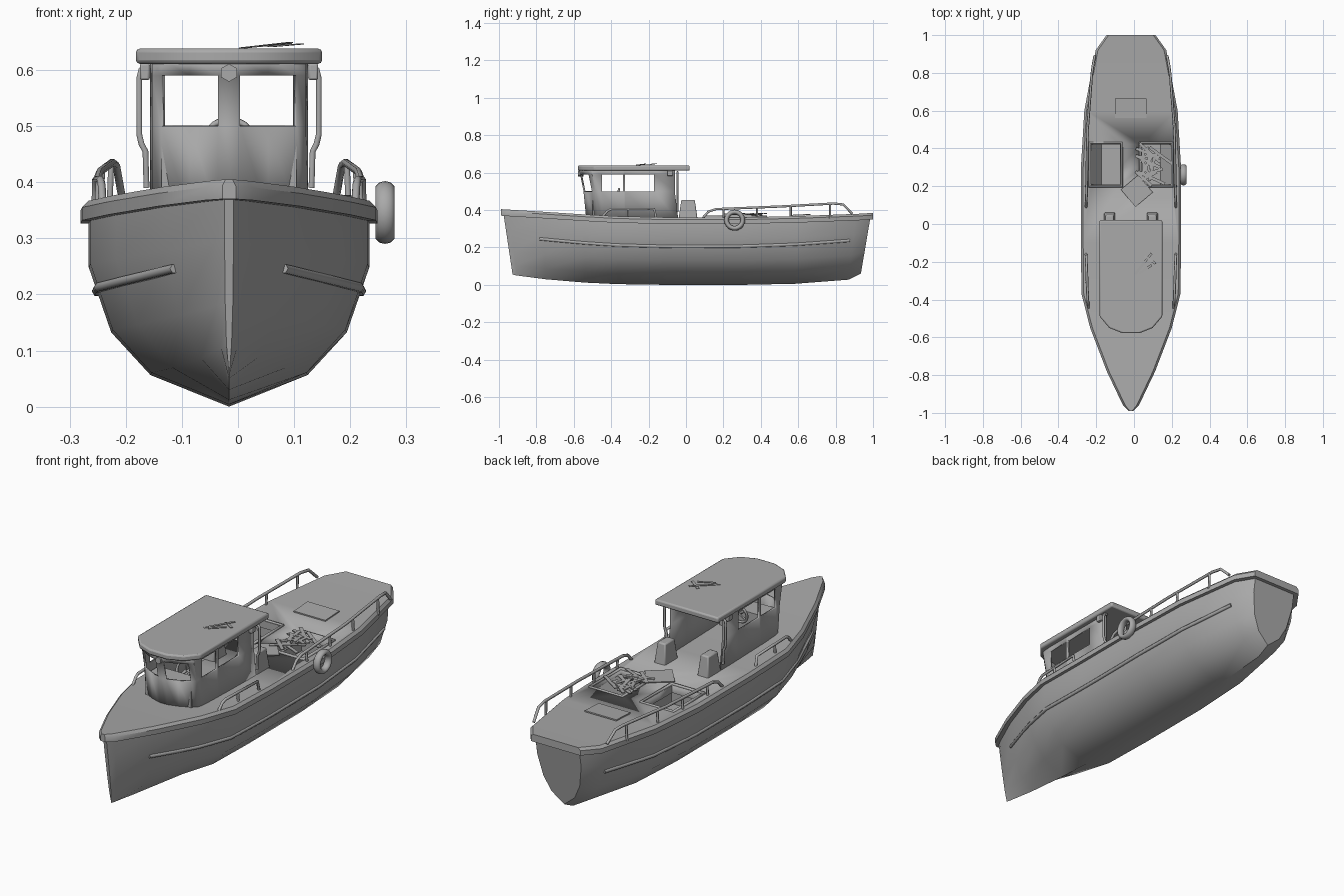
import bpy, bmesh, math, random
from mathutils import Vector, Matrix

if "Cube" in bpy.data.objects:
    bpy.data.objects.remove(bpy.data.objects["Cube"])

CX = -0.016          # centreline of the boat
SIDES = ((1, "left"), (-1, "right"))
random.seed(4)

grey = bpy.data.materials.new("plain grey")
grey.use_nodes = True
grey.diffuse_color = (0.4, 0.4, 0.4, 1)
grey.node_tree.nodes["Principled BSDF"].inputs["Base Color"].default_value = (0.4, 0.4, 0.4, 1)


def finish(name, bm, angle=40, bevel=0, thick=0):
    bmesh.ops.recalc_face_normals(bm, faces=bm.faces)
    mesh = bpy.data.meshes.new(name)
    bm.to_mesh(mesh)
    bm.free()
    ob = bpy.data.objects.new(name, mesh)
    bpy.context.collection.objects.link(ob)
    mesh.materials.append(grey)
    if thick:
        mod = ob.modifiers.new("thickness", "SOLIDIFY")
        mod.thickness, mod.offset = thick, -1
    if bevel:
        mod = ob.modifiers.new("edge", "BEVEL")
        mod.width, mod.segments = bevel, 2
    bpy.ops.object.select_all(action="DESELECT")
    ob.select_set(True)
    bpy.context.view_layer.objects.active = ob
    bpy.ops.object.shade_smooth_by_angle(angle=math.radians(angle))
    return ob


def loft(name, rings, closed=True, **kw):
    """Skin a row of equal cross-sections and cap both ends."""
    bm = bmesh.new()
    rows = [[bm.verts.new(p) for p in r] for r in rings]
    n = len(rows[0])
    for a, b in zip(rows, rows[1:]):
        for i in range(n if closed else n - 1):
            j = (i + 1) % n
            bm.faces.new((a[i], a[j], b[j], b[i]))
    bm.faces.new(rows[0])
    bm.faces.new(rows[-1])
    return finish(name, bm, **kw)


def box(name, lo, hi, taper=1, rot=None, **kw):
    bm = bmesh.new()
    lo, hi = Vector(lo), Vector(hi)
    size, mid = hi - lo, (lo + hi) / 2
    bmesh.ops.create_cube(bm, size=1)
    for v in bm.verts:
        if v.co.z > 0:
            v.co.x *= taper
            v.co.y *= taper
        v.co = Vector(a * b for a, b in zip(v.co, size))
        if rot:
            v.co.rotate(rot)
        v.co += mid
    return finish(name, bm, **kw)


def tube(name, path, radius, cyclic=False):
    cu = bpy.data.curves.new(name, "CURVE")
    cu.dimensions = "3D"
    cu.bevel_depth, cu.bevel_resolution, cu.use_fill_caps = radius, 1, True
    sp = cu.splines.new("POLY")
    sp.points.add(len(path) - 1)
    for p, co in zip(sp.points, path):
        p.co = (*co, 1)
    sp.use_cyclic_u = cyclic
    sp.use_smooth = True
    cu.materials.append(grey)
    ob = bpy.data.objects.new(name, cu)
    bpy.context.collection.objects.link(ob)
    return ob


# Stations: y, rim half width, sheer height, keel height, fineness
stations = [(-.99, .012, .405, .055, 1.0), (-.96, .042, .403, .05, 1.1), (-.78, .128, .392, .03, 1.4),
            (-.55, .216, .377, .012, 1.2), (-.37, .262, .367, .004, 1), (-.1, .265, .361, 0, 1),
            (.3, .265, .361, 0, 1), (.6, .247, .368, .006, 1), (.92, .187, .38, .028, 1.1),
            (1, .13, .385, .06, 1.1)]
levels = ((0, 0), (.17, .56), (.4, .84), (.75, 1), (1, 1))   # height, width fractions


def station(y):
    for a, b in zip(stations, stations[1:]):
        if y <= b[0]:
            f = (y - a[0]) / (b[0] - a[0])
            return [p + f * (q - p) for p, q in zip(a, b)]
    return stations[-1]


def hull_point(st, t, frac, side):
    y, w, top, keel, fine = st
    w, top = max(w - .015, .008), top - .03
    return (CX + side * w * frac ** fine, y * .985 - .05 * y * abs(y) ** 3 * (1 - t),
            keel + t * (top - keel))


# Hull
rings = []
for st in stations:
    half = [hull_point(st, t, f, 1) for t, f in levels]
    rings.append([hull_point(st, t, f, -1) for t, f in levels[:0:-1]] + half)
hull = loft("hull", rings, closed=False, angle=50)

# Deck slab with its rounded rim
rings = []
for y, w, z, *_ in stations:
    half = [(max(w - .03, .004), z - .035), (w, z - .035), (w, z - .012), (max(w - .012, .006), z)]
    rings.append([(CX + x, y, h) for x, h in half] + [(CX - x, y, h) for x, h in half[::-1]])
deck = loft("deck_and_rim", rings)

# Two open hatches: cut deck, raised frame, hold with a sloping outer side
for s, side in SIDES:
    x0, x1, y0, y1 = .049, .219, .2, .43
    cutter = box("hatch_cutter_" + side, (CX + s * .134 - .077, y0 + .008, .25),
                 (CX + s * .134 + .077, y1 - .008, .45))
    cutter.hide_render = True
    cutter.hide_set(True)
    mod = deck.modifiers.new("hatch", "BOOLEAN")
    mod.operation, mod.object = "DIFFERENCE", cutter
    corners = ((x0, y0), (x1, y0), (x1, y1), (x0, y1))
    tube("hatch_frame_" + side, [(CX + s * x, y, .363) for x, y in corners], .008, True)
    bm = bmesh.new()
    top = [bm.verts.new((CX + s * x, y, .355)) for x, y in corners]
    low = [bm.verts.new((CX + s * min(x, .155), y, .27)) for x, y in corners]
    bm.faces.new(low)
    for i in range(4):
        bm.faces.new((top[i], top[i - 1], low[i - 1], low[i]))
    finish("hatch_hold_" + side, bm)

# Rubbing strakes along the hull
for s, side in SIDES:
    path = []
    for i in range(29):
        y = -.8 + i * .0607
        st = station(y)
        t = .62 + .04 * y * y
        path.append(hull_point(st, t, .84 + .16 * (t - .4) / .35, s))
    tube("strake_" + side, path, .009)

# Side rails with posts
for s, side in SIDES:
    def rail(name, pts, posts):
        tube(name + side, [(CX + s * x, y, z) for x, y, z in pts], .007)
        for i, (x, y, z) in enumerate(posts):
            tube(f"{name}post_{i}_{side}", [(CX + s * (x + .003), y, .355), (CX + s * x, y, z)], .006)
    rail("aft_rail_", [(.238, .09, .358), (.237, .12, .392), (.235, .16, .405), (.23, .5, .419),
                       (.208, .79, .435), (.201, .84, .43), (.192, .89, .38)],
         [(.235, .2, .405), (.231, .38, .413), (.226, .56, .421), (.21, .77, .433)])
    rail("fore_rail_", [(.225, -.45, .36), (.227, -.42, .395), (.229, -.4, .405),
                        (.237, -.17, .405), (.238, -.16, .36)],
         [(.232, -.31, .403)])

# Cabin walls: plan columns by rows, window cells left open
half_plan = [(.141, -.04), (.141, -.17), (.141, -.325), (.141, -.337), (.141, -.45),
             (.137, -.468), (.121, -.487), (.07, -.515), (.02, -.532)]
plan = half_plan + [(-x, y) for x, y in half_plan[::-1]]
n = len(plan)
open_cols = {1, 3, 6, 7}
open_cols |= {n - 2 - c for c in open_cols}
heights = (.34, .5, .59, .62)
bm = bmesh.new()
grid = []
for z in heights:
    lean = max(0, z - .42) * .2
    grid.append([bm.verts.new((CX + x, y - lean * (y < -.45) - (.02 if y > -.1 and z > .45 else 0), z))
                 for x, y in plan])
for r in range(3):
    for c in range(n - 1):
        if not (r == 1 and c in open_cols):
            bm.faces.new((grid[r][c], grid[r][c + 1], grid[r + 1][c + 1], grid[r + 1][c]))
finish("cabin_walls", bm, thick=.01, angle=35)

# Cabin roof
edge = [(.166, .02), (.166, -.49), (.115, -.55), (.045, -.578)]
edge += [(-x, y) for x, y in edge[::-1]]
loft("cabin_roof", [[(CX + x, y, z) for x, y in edge] for z in (.611, .638)], bevel=.007)

# Helm: console, wheel and seat blocks
box("console", (CX - .12, -.5, .35), (CX + .12, -.4, .47))
ring = [(CX + .045 * math.cos(a), -.37 + .012 * math.sin(a), .467 + .045 * math.sin(a))
        for a in [i * math.tau / 20 for i in range(20)]]
tube("steering_wheel", ring, .006, True)
for i in range(3):
    tube(f"wheel_spoke_{i}", [(CX, -.37, .467), ring[(5 + i * 7) % 20]], .004)
tube("wheel_shaft", [(CX, -.41, .46), (CX, -.37, .467)], .007)
for s, side in SIDES:
    x = CX + s * .113
    box("aft_locker_" + side, (x - .03, -.04, .35), (x + .03, .062, .455), taper=.7, bevel=.006)
    # Grab rails and side lamps
    tube("grab_rail_" + side, [(CX + s * a, -.045, z) for a, z in
                               ((.14, .603), (.157, .6), (.16, .585), (.16, .485), (.156, .468),
                                (.149, .455), (.147, .39))], .006)
    box("side_lamp_" + side, (CX + s * .15 - .009, -.1, .582), (CX + s * .15 + .009, -.07, .612), bevel=.004)

# Front lamp on the centre pillar
bm = bmesh.new()
bmesh.ops.create_cone(bm, cap_ends=True, segments=6, radius1=.016, radius2=.016, depth=.03,
                      matrix=Matrix.Translation((CX, -.562, .595)) @ Matrix.Rotation(math.pi / 2, 4, "X"))
finish("front_lamp", bm)

# Tyre fender on the left side
bpy.ops.mesh.primitive_torus_add(major_radius=.0435, minor_radius=.0125, major_segments=28, minor_segments=10,
                                 location=(.262, .26, .346), rotation=(0, math.pi / 2, 0))
tyre = bpy.context.object
tyre.name = "tyre_fender"
tyre.scale.z = 1.4
tyre.data.materials.append(grey)
bpy.ops.object.shade_smooth_by_angle(angle=math.radians(50))

# Aft deck cover, slightly tilted, and a loose plate
box("aft_cover", (-.1, .56, .371), (.066, .665, .377), rot=Matrix.Rotation(.05, 3, "X"))
box("loose_plate", (-.045, .115, .366), (.075, .235, .37), rot=Matrix.Rotation(.7, 3, "Z"))

# Scattered slats over the left hatch and on the roof
for i in range(14):
    x, y = random.uniform(.04, .15), random.uniform(.23, .39)
    l = random.uniform(.05, .08)
    turn = Matrix.Rotation(random.uniform(0, math.pi), 3, "Z") @ Matrix.Rotation(random.uniform(-.08, .08), 3, "Y")
    box(f"slat_{i}", (x - l, y - .008, .376), (x + l, y + .008, .38), rot=turn)
for i, (x, y, l, a) in enumerate(((.05, -.21, .07, .9), (.085, -.19, .035, -.6), (.06, -.24, .04, .6))):
    box(f"roof_slat_{i}", (x - l, y - .006, .643), (x + l, y + .006, .645),
        rot=Matrix.Rotation(a, 3, "Z") @ Matrix.Rotation(-.07, 3, "Y"))
